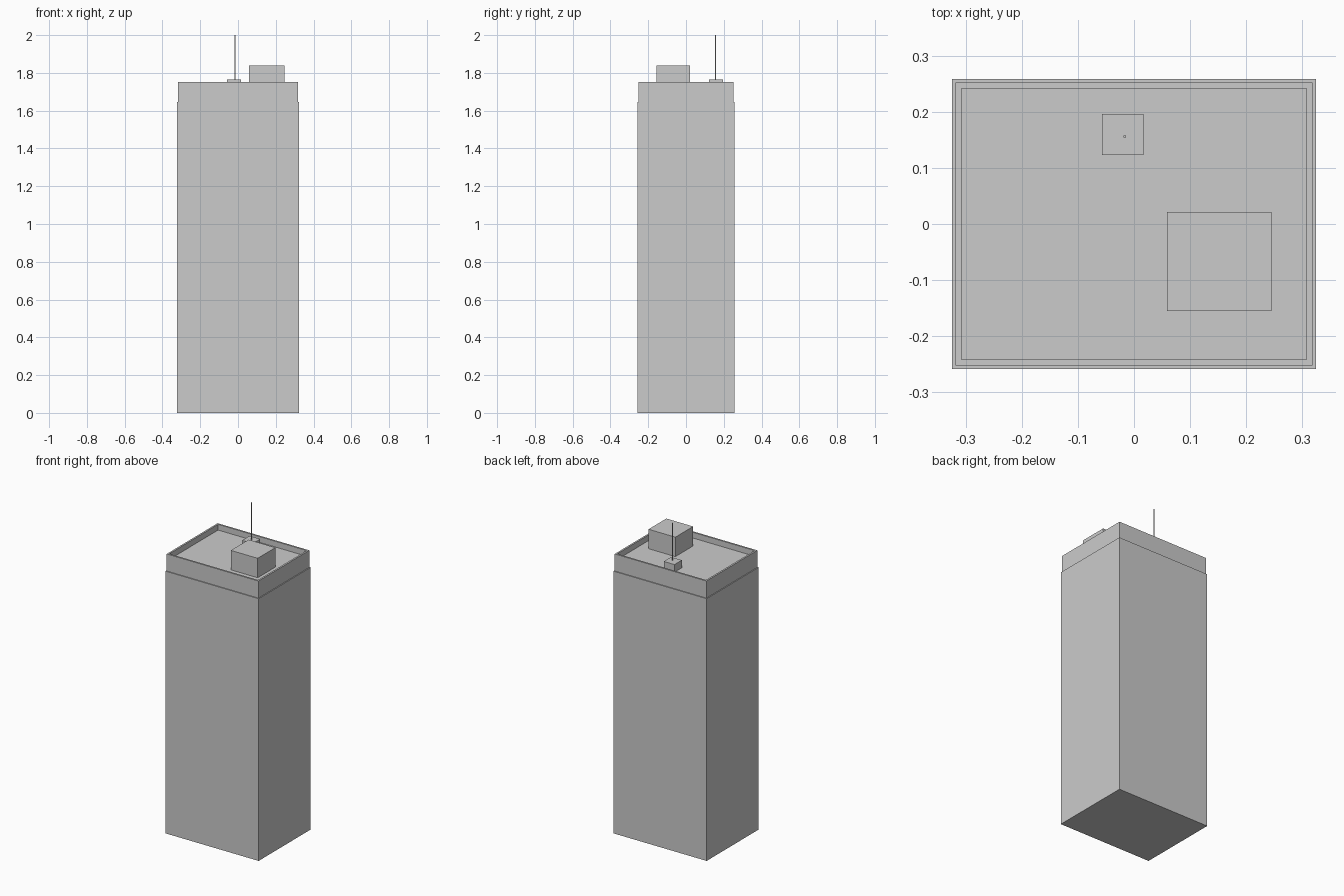
import bpy, bmesh

if "Cube" in bpy.data.objects:
    bpy.data.objects.remove(bpy.data.objects["Cube"])


def box(name, x0, x1, y0, y1, z0, z1):
    """Axis-aligned box from its limits."""
    bm = bmesh.new()
    bmesh.ops.create_cube(bm, size=1)
    for v in bm.verts:
        v.co = (x1 if v.co.x > 0 else x0,
                y1 if v.co.y > 0 else y0,
                z1 if v.co.z > 0 else z0)
    return finish(name, bm)


def finish(name, bm):
    mesh = bpy.data.meshes.new(name)
    bm.to_mesh(mesh)
    bm.free()
    obj = bpy.data.objects.new(name, mesh)
    bpy.context.collection.objects.link(obj)
    return obj


W, D = 0.324, 0.258      # half width and depth of the tower
SHAFT, CROWN, ROOF = 1.645, 1.752, 1.716

# Tower, stepped crown and sunken roof as one solid
bm = bmesh.new()
bmesh.ops.create_cube(bm, size=1)
for v in bm.verts:
    v.co = (v.co.x * 2 * W, v.co.y * 2 * D, SHAFT if v.co.z > 0 else 0)
top = max(bm.faces, key=lambda f: f.calc_center_median().z)


def inset_and_lift(inset, lift):
    """Inset the top face, then extrude it up or down."""
    global top
    bmesh.ops.inset_region(bm, faces=[top], thickness=inset)
    top = bmesh.ops.extrude_discrete_faces(bm, faces=[top])["faces"][0]
    for v in top.verts:
        v.co.z += lift


inset_and_lift(0.008, CROWN - SHAFT)     # crown
inset_and_lift(0.0155, ROOF - CROWN)     # roof behind the parapet
bmesh.ops.recalc_face_normals(bm, faces=bm.faces)
finish("tower", bm)

# Rooftop equipment
box("plant_room", 0.059, 0.245, -0.155, 0.021, ROOF, 1.838)
box("mast_base", -0.057, 0.017, 0.123, 0.196, ROOF, 1.764)
box("mast", -0.0185, -0.0145, 0.154, 0.158, 1.764, 2.0)
